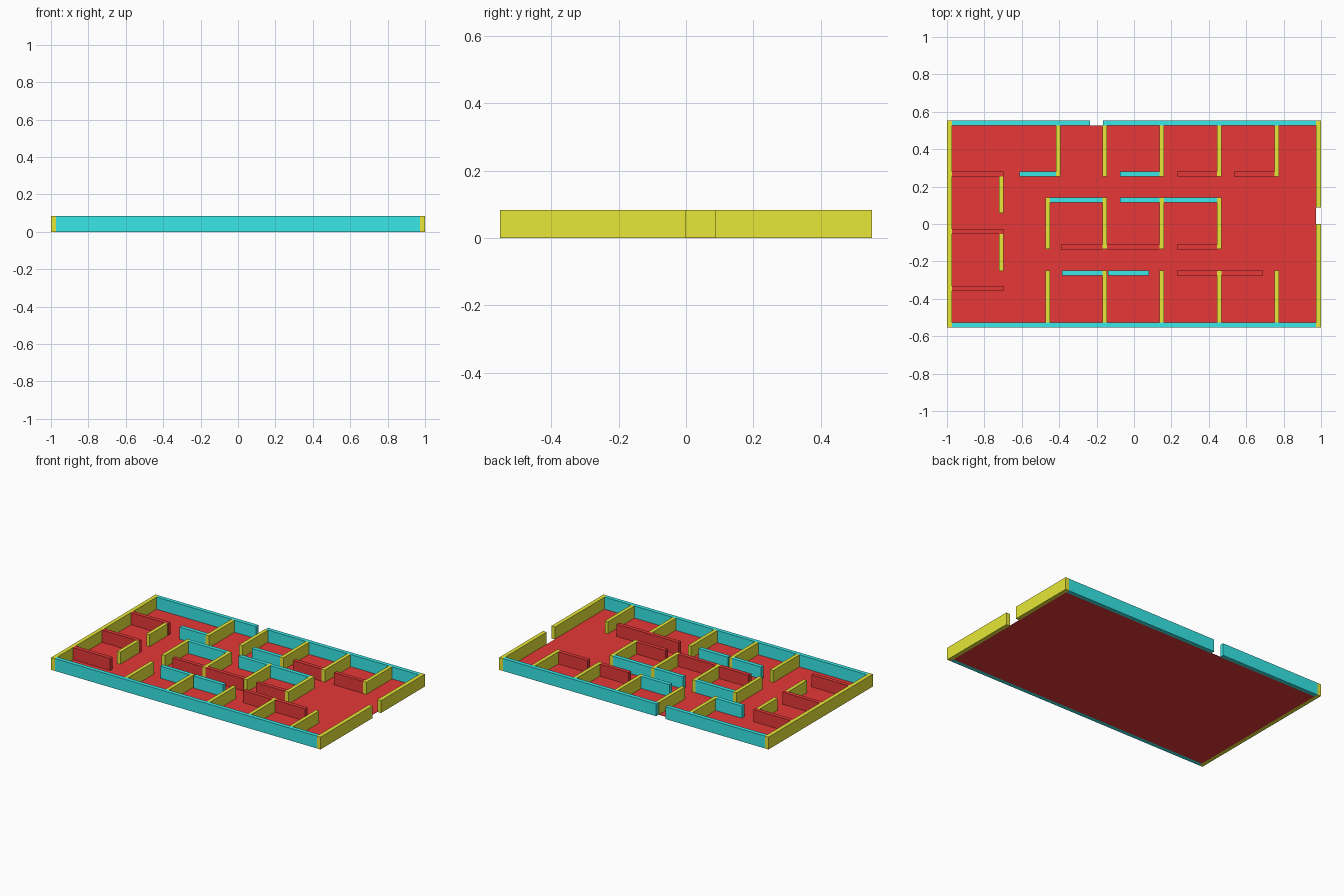
import bpy, bmesh

if "Cube" in bpy.data.objects:
    bpy.data.objects.remove(bpy.data.objects["Cube"])

H = 0.083      # wall height
T = 0.027      # wall thickness
X, Y = 1.0, 0.553
F = 0.002      # floor thickness


def material(name, rgb):
    m = bpy.data.materials.new(name)
    m.diffuse_color = (*rgb, 1)
    m.use_nodes = True
    m.node_tree.nodes["Principled BSDF"].inputs["Base Color"].default_value = m.diffuse_color
    return m


RED = material("red", (0.8, 0.04, 0.04))
YELLOW = material("yellow", (0.8, 0.8, 0.04))
CYAN = material("cyan", (0.04, 0.8, 0.8))


def box(name, x0, x1, y0, y1, z0, z1, mat):
    bm = bmesh.new()
    bmesh.ops.create_cube(bm, size=1)
    for v in bm.verts:
        v.co = (x0 if v.co.x < 0 else x1,
                y0 if v.co.y < 0 else y1,
                z0 if v.co.z < 0 else z1)
    me = bpy.data.meshes.new(name)
    bm.to_mesh(me)
    bm.free()
    me.materials.append(mat)
    ob = bpy.data.objects.new(name, me)
    bpy.context.collection.objects.link(ob)


def wall_x(name, x0, x1, y, mat, z0=F):
    """Wall running along x, centred on y."""
    box(name, x0, x1, y - T / 2, y + T / 2, z0, H, mat)


def wall_y(name, x, y0, y1, z0=F, t=0.024):
    """Wall running along y, centred on x."""
    box(name, x - t / 2, x + t / 2, y0, y1, z0, H, YELLOW)


# Floor
box("floor", -X + T, X - T, -Y + T, Y - T, 0, F, RED)

# Outer walls with two door gaps
wall_y("left_outer_wall", -X + T / 2, -Y, Y, 0, T)
wall_y("right_outer_wall_front", X - T / 2, -Y, 0.0, 0, T)
wall_y("right_outer_wall_back", X - T / 2, 0.088, Y, 0, T)
wall_x("front_outer_wall", -X + T, X - T, -Y + T / 2, CYAN, 0)
wall_x("back_outer_wall_left", -X + T, -0.235, Y - T / 2, CYAN, 0)
wall_x("back_outer_wall_right", -0.165, X - T, Y - T / 2, CYAN, 0)

# Room dividers running front to back
for x in (-0.405, -0.157, 0.148, 0.456, 0.764):
    wall_y("back_room_divider", x, 0.253, Y - T)
for x in (-0.462, -0.157, 0.148, 0.456):
    wall_y("middle_room_divider", x, -0.133, 0.142)
for x in (-0.462, -0.157, 0.148, 0.456, 0.764):
    wall_y("front_room_divider", x, -Y + T, -0.248)
for y0, y1 in ((0.06, 0.253), (-0.25, -0.054)):
    wall_y("left_room_wall", -0.711, y0, y1)

# Corridor walls in cyan
for x0, x1, y in ((-0.611, -0.417, 0.267), (-0.075, 0.136, 0.267),
                  (-0.45, -0.169, 0.129), (-0.076, 0.136, 0.129),
                  (0.16, 0.444, 0.129),
                  (-0.385, -0.169, -0.261), (-0.138, 0.08, -0.261)):
    wall_x("corridor_wall", x0, x1, y, CYAN)

# Inner walls in red
for y in (0.267, -0.04, -0.346):
    wall_x("left_room_divider", -X + T, -0.698, y, RED)
for x0, x1, y in ((0.23, 0.444, 0.267), (0.535, 0.752, 0.267),
                  (-0.39, -0.169, -0.122), (-0.145, 0.136, -0.122),
                  (0.23, 0.444, -0.122), (0.23, 0.69, -0.261)):
    wall_x("inner_wall", x0, x1, y, RED)
